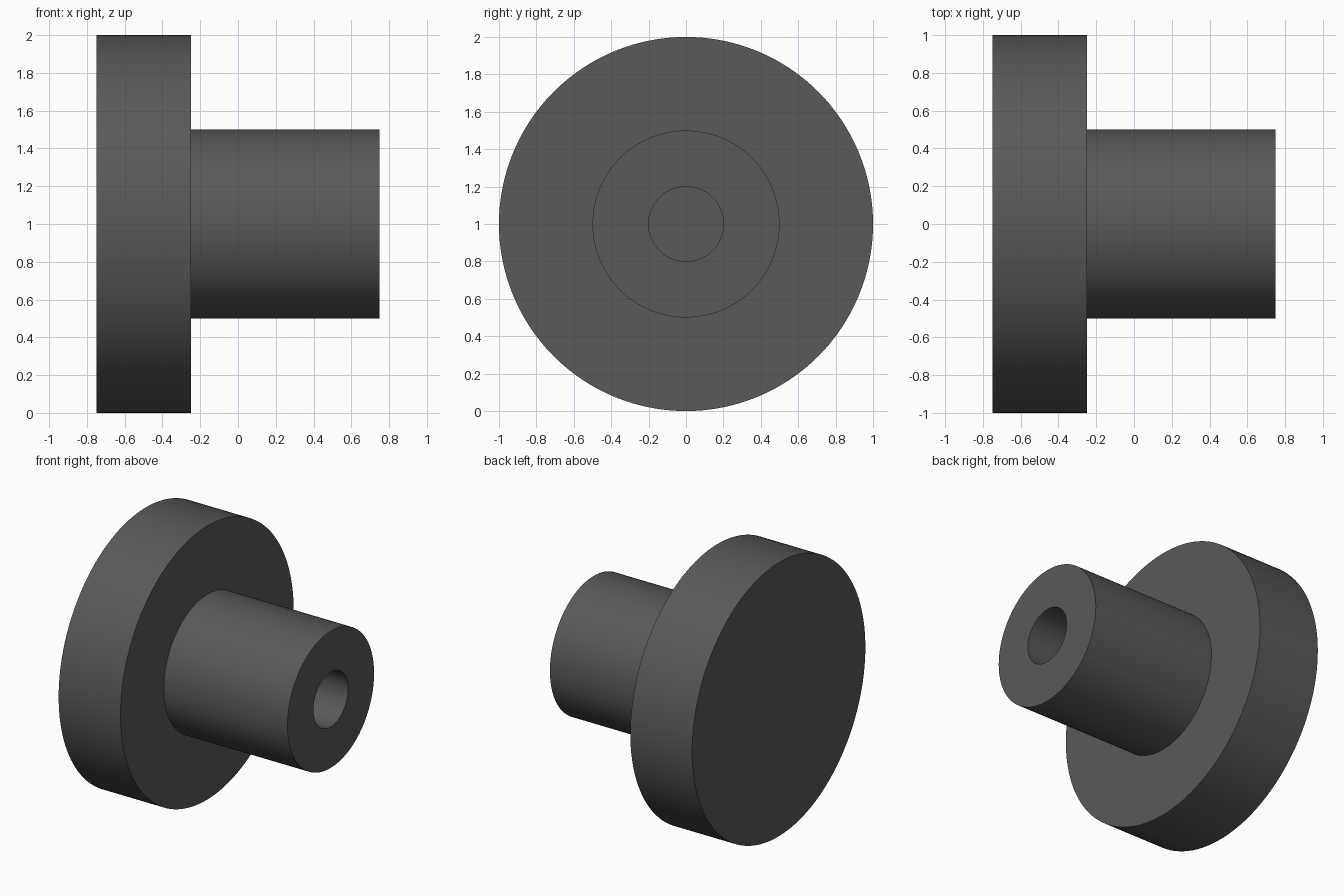
import bpy, bmesh, math

if "Cube" in bpy.data.objects:
    bpy.data.objects.remove(bpy.data.objects["Cube"])

SIDES = 128
AXIS_Z = 1.0

grey = bpy.data.materials.new("dark grey")
grey.diffuse_color = (0.1, 0.1, 0.1, 1.0)
grey.use_nodes = True
grey.node_tree.nodes["Principled BSDF"].inputs["Base Color"].default_value = grey.diffuse_color


def lathe_x(name, profile):
    """Turn (x, radius) points about the x axis and cap both ends."""
    bm = bmesh.new()
    rings = []
    for x, r in profile:
        ring = []
        for i in range(SIDES):
            a = 2 * math.pi * i / SIDES
            ring.append(bm.verts.new((x, r * math.cos(a), AXIS_Z + r * math.sin(a))))
        rings.append(ring)
    for a, b in zip(rings, rings[1:]):
        for i in range(SIDES):
            j = (i + 1) % SIDES
            bm.faces.new((a[i], a[j], b[j], b[i]))
    bm.faces.new(rings[0])
    bm.faces.new(rings[-1])
    bmesh.ops.recalc_face_normals(bm, faces=bm.faces[:])
    mesh = bpy.data.meshes.new(name)
    bm.to_mesh(mesh)
    bm.free()
    mesh.materials.append(grey)
    obj = bpy.data.objects.new(name, mesh)
    bpy.context.collection.objects.link(obj)
    bpy.ops.object.select_all(action='DESELECT')
    obj.select_set(True)
    bpy.context.view_layer.objects.active = obj
    bpy.ops.object.shade_smooth_by_angle(angle=math.radians(30))
    return obj


# Wide disc, narrower hub and blind bore, turned as one solid
lathe_x("flanged_hub", [
    (-0.75, 1.0), (-0.25, 1.0),   # disc
    (-0.25, 0.5), (0.75, 0.5),    # hub
    (0.75, 0.2), (-0.25, 0.2),    # bore, closed at its inner end
])
